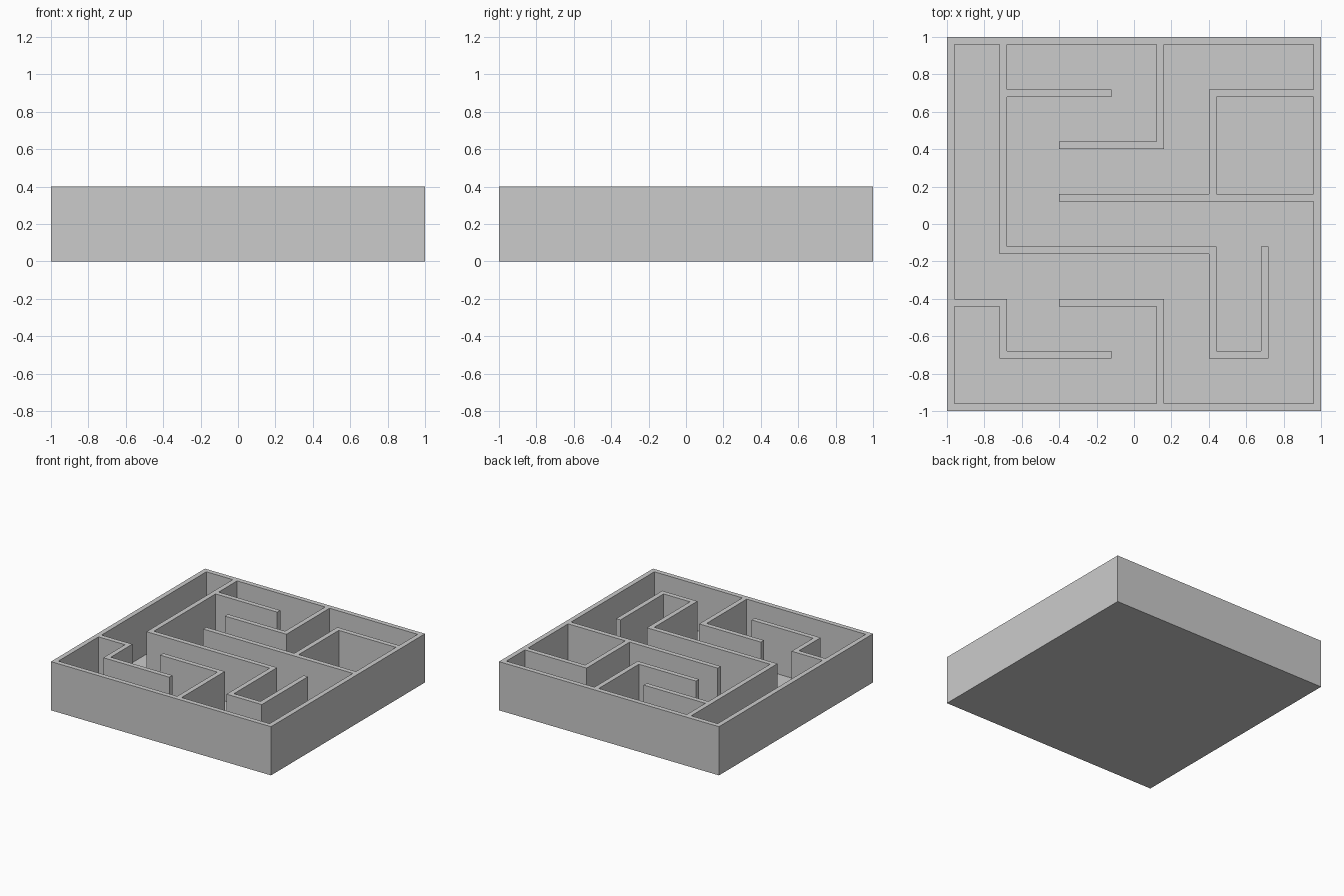
import bpy, bmesh

if "Cube" in bpy.data.objects:
    bpy.data.objects.remove(bpy.data.objects["Cube"])

HEIGHT, FLOOR = 0.40, 0.02
WALL, PITCH, CELLS = 0.04, 0.28, 7
N = 2 * CELLS + 1  # alternating wall strips (even) and corridor strips (odd)

# Wall centre lines as (column, row) strip indices
paths = [
    [(0, 0), (14, 0), (14, 14), (0, 14), (0, 0)],              # outer wall
    [(2, 14), (2, 6), (10, 6), (10, 2), (12, 2), (12, 6)],     # long winding wall
    [(2, 12), (6, 12)],
    [(8, 14), (8, 10), (5, 10)],
    [(5, 8), (14, 8)],
    [(10, 8), (10, 12), (14, 12)],                             # closed chamber
    [(0, 4), (2, 4), (2, 2), (6, 2)],
    [(5, 4), (8, 4), (8, 0)],
]

walls = set()
for path in paths:
    for (x0, y0), (x1, y1) in zip(path, path[1:]):
        for i in range(min(x0, x1), max(x0, x1) + 1):
            for j in range(min(y0, y1), max(y0, y1) + 1):
                walls.add((i, j))

# Strip boundaries along each axis
lines = []
for k in range(CELLS + 1):
    c = (k - CELLS / 2) * PITCH
    lines += [c - WALL / 2, c + WALL / 2]

bm = bmesh.new()
grid = [[bm.verts.new((x, y, 0)) for y in lines] for x in lines]
cells = [bm.faces.new((grid[i][j], grid[i + 1][j], grid[i + 1][j + 1], grid[i][j + 1]))
         for i in range(N) for j in range(N)]


def raise_faces(faces, dz):
    """Extrude a face region straight up and return the new top faces."""
    geom = bmesh.ops.extrude_face_region(bm, geom=faces)["geom"]
    verts = [g for g in geom if isinstance(g, bmesh.types.BMVert)]
    bmesh.ops.translate(bm, verts=verts, vec=(0, 0, dz))
    return [g for g in geom if isinstance(g, bmesh.types.BMFace)]


def strip(value):
    return sum(value > edge for edge in lines) - 1


# Floor slab, then walls pulled up out of it
top = [f for f in raise_faces(cells, FLOOR) if f.calc_center_median().z > FLOOR * 0.9]
wall_tops = []
for f in top:
    c = f.calc_center_median()
    if (strip(c.x), strip(c.y)) in walls:
        wall_tops.append(f)
raise_faces(wall_tops, HEIGHT - FLOOR)
bmesh.ops.recalc_face_normals(bm, faces=bm.faces[:])

mesh = bpy.data.meshes.new("maze")
bm.to_mesh(mesh)
bm.free()
maze = bpy.data.objects.new("maze", mesh)
bpy.context.collection.objects.link(maze)
